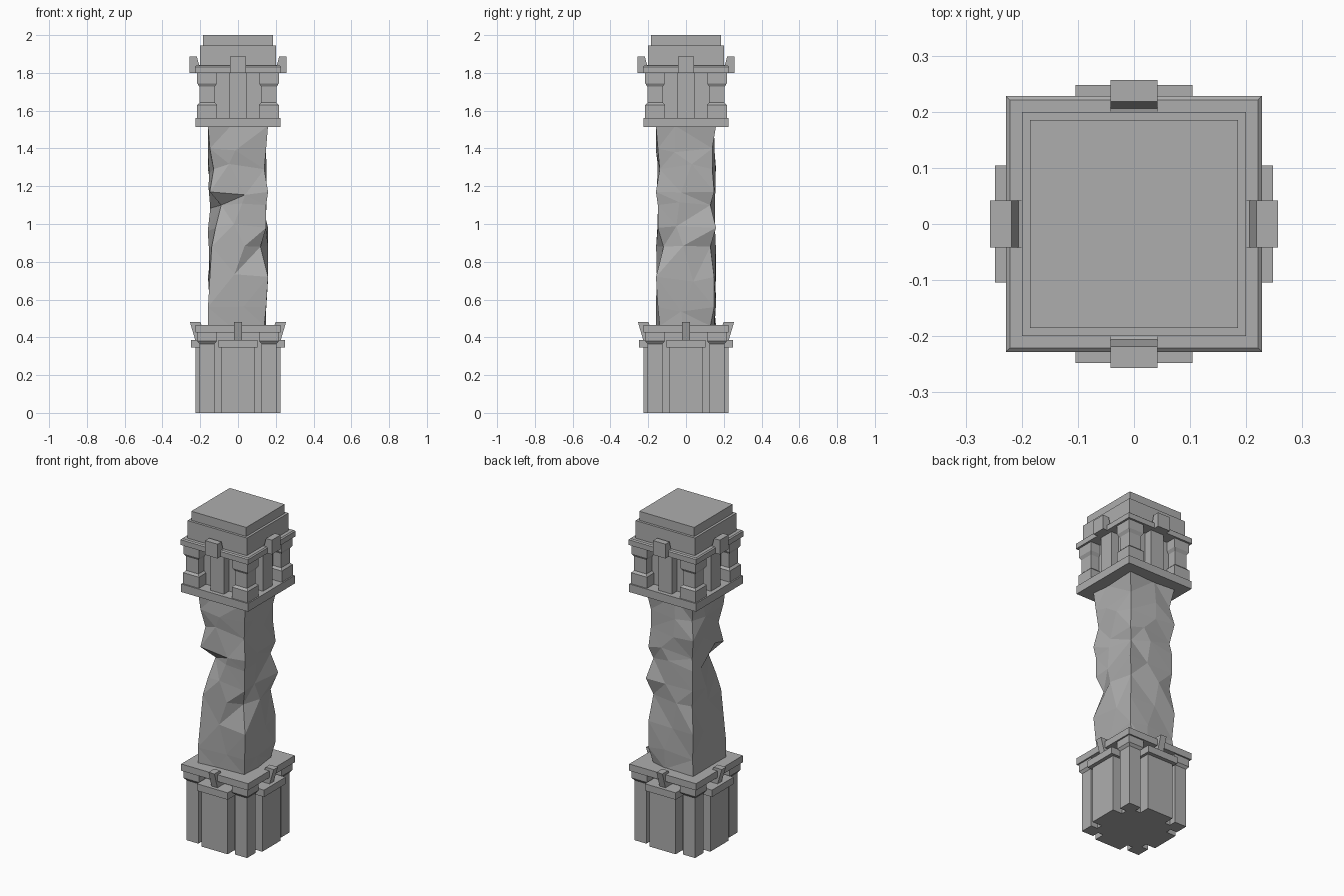
import bpy, bmesh, math, random
from mathutils import Matrix, Vector

random.seed(4)
cube = bpy.data.objects.get("Cube")
if cube:
    bpy.data.objects.remove(cube, do_unlink=True)

stone = bpy.data.materials.new("grey_stone")
stone.use_nodes = True
GREY = (0.42, 0.42, 0.42, 1)
stone.diffuse_color = GREY
bsdf = stone.node_tree.nodes["Principled BSDF"]
bsdf.inputs["Base Color"].default_value = GREY
bsdf.inputs["Roughness"].default_value = 0.9


def finish(name, bm):
    bmesh.ops.recalc_face_normals(bm, faces=bm.faces)
    mesh = bpy.data.meshes.new(name)
    bm.to_mesh(mesh)
    bm.free()
    mesh.materials.append(stone)
    obj = bpy.data.objects.new(name, mesh)
    bpy.context.collection.objects.link(obj)
    return obj


def loft(bm, rings):
    """Skin closed rings of points and cap both ends."""
    rows = [[bm.verts.new(p) for p in ring] for ring in rings]
    n = len(rows[0])
    for a, b in zip(rows, rows[1:]):
        for i in range(n):
            j = (i + 1) % n
            bm.faces.new((a[i], a[j], b[j], b[i]))
    bm.faces.new(rows[0])
    bm.faces.new(rows[-1])


def stack(name, steps, cx=0, cy=0):
    """Square moulding from (half width, height) steps."""
    bm = bmesh.new()
    loft(bm, [[(cx + sx * h, cy + sy * h, z) for sx, sy in
               ((-1, -1), (1, -1), (1, 1), (-1, 1))] for h, z in steps])
    return finish(name, bm)


def on_sides(name, half, profile):
    """Extrude an (outward, height) profile sideways, once on each side."""
    for side, k in (("front", 0), ("left", 1), ("back", 2), ("right", 3)):
        bm = bmesh.new()
        loft(bm, [[(x, -r, z) for r, z in profile] for x in (-half, half)])
        bm.transform(Matrix.Rotation(k * math.pi / 2, 4, "Z"))
        finish(side + "_" + name, bm)


def on_corners(name, centre, steps):
    for sx, side in ((1, "left"), (-1, "right")):
        for sy, end in ((-1, "front"), (1, "back")):
            stack(f"{end}_{side}_{name}", steps, sx * centre, sy * centre)


def slab(inner, outer, z0, z1):
    return [(inner, z0), (outer, z0), (outer, z1), (inner, z1)]


# Base: core, corner columns, side panels with caps, plate and keystones
stack("base_core", [(0.16, 0), (0.16, 0.43)])
on_corners("base_column", 0.164, [(0.04, 0), (0.04, 0.365), (0.052, 0.38), (0.052, 0.425)])
on_sides("base_panel", 0.088, slab(0.12, 0.225, 0, 0.35))
on_sides("panel_cap", 0.104, slab(0.12, 0.248, 0.345, 0.387))
stack("base_plate", [(0.225, 0.425), (0.225, 0.466)])
on_sides("base_keystone", 0.02, [(0.16, 0.385), (0.226, 0.385), (0.255, 0.482), (0.2, 0.482)])

# Rough shaft: corner insets per level, chipped face middles
levels = (0.46, 0.56, 0.72, 0.88, 0.98, 1.1, 1.17, 1.29, 1.4, 1.52)
corner_chips = (
    (0, 0, 1, 2, 4, 7, 1, 3, 1, 0),
    (2, 1, 0, 4, 1, 1, 0, 2, 1, 0),
    (3, 1, 1, 3, 0, 3, 1, 2, 2, 0),
    (0, 1, 0, 2, 1, 1, 2, 0, 2, 0),
)
signs = ((-1, -1), (1, -1), (1, 1), (-1, 1))
rings = []
for row, z in enumerate(levels):
    corners = []
    for (sx, sy), chips in zip(signs, corner_chips):
        r = 0.159 - 0.01 * chips[row]
        corners.append(Vector((sx * r, sy * r, z)))
    ring = []
    for i, (a, (sx, sy)) in enumerate(zip(corners, signs)):
        b = corners[(i + 1) % 4]
        mid = a.lerp(b, random.uniform(0.3, 0.7))
        axis = 1 if i % 2 == 0 else 0
        out = -1 if i in (0, 3) else 1
        mid[axis] = out * random.uniform(0.146, 0.16)
        mid.z += 0 if row in (0, len(levels) - 1) else random.uniform(-0.03, 0.03)
        ring += [a, mid]
    rings.append(ring)
bm = bmesh.new()
loft(bm, rings)
bmesh.ops.triangulate(bm, faces=bm.faces, quad_method="SHORT_EDGE")
finish("rough_shaft", bm)

# Upper gallery: plate, core, corner posts and pilasters
stack("gallery_plate", [(0.225, 1.513), (0.225, 1.562)])
stack("gallery_core", [(0.15, 1.56), (0.15, 1.81)])
on_corners("gallery_post", 0.164, [(0.053, 1.56), (0.053, 1.63), (0.041, 1.642),
                                   (0.041, 1.727), (0.052, 1.745), (0.052, 1.805)])
on_sides("pilaster", 0.045, slab(0.1, 0.2, 1.56, 1.81))

# Crown: cornice, keystones, block and cap
stack("cornice", [(0.228, 1.8), (0.228, 1.832), (0.221, 1.838)])
on_sides("crown_keystone", 0.042, [(0.19, 1.8), (0.257, 1.8), (0.257, 1.887),
                                   (0.218, 1.887), (0.206, 1.842), (0.19, 1.838)])
stack("crown_block", [(0.2, 1.83), (0.2, 1.945)])
stack("crown_cap", [(0.185, 1.94), (0.185, 2.0)])
